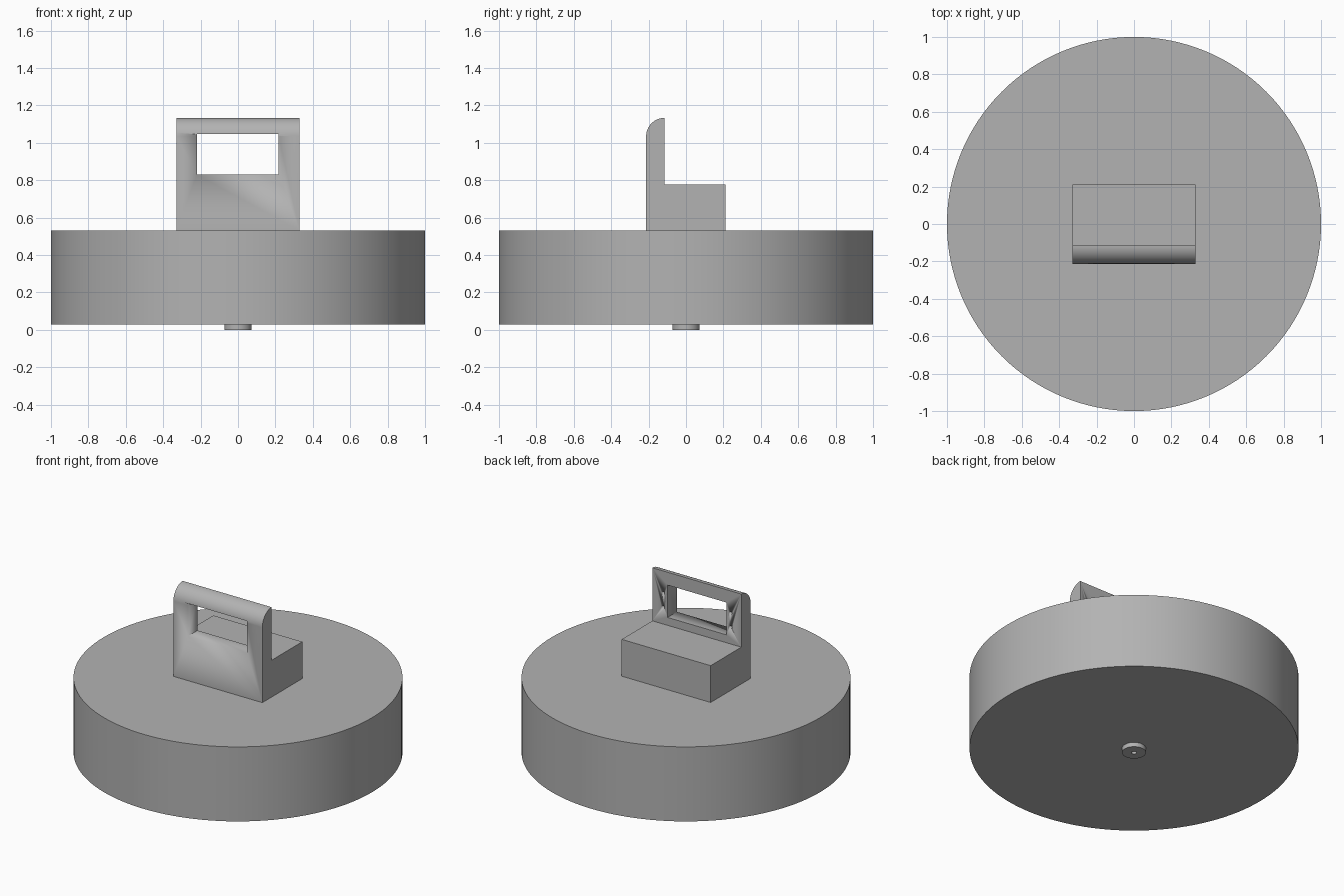
import bpy
import bmesh
import math
from mathutils import Matrix

cube = bpy.data.objects.get("Cube")
if cube:
    bpy.data.objects.remove(cube, do_unlink=True)

grey = bpy.data.materials.new("plain grey")
grey.use_nodes = True
COLOUR = (0.45, 0.45, 0.45, 1)
grey.diffuse_color = COLOUR
grey.node_tree.nodes["Principled BSDF"].inputs["Base Color"].default_value = COLOUR


def finish(bm, name, helper=False):
    """Turn a bmesh into a named, shaded object."""
    bmesh.ops.recalc_face_normals(bm, faces=bm.faces)
    mesh = bpy.data.meshes.new(name)
    bm.to_mesh(mesh)
    bm.free()
    mesh.materials.append(grey)
    obj = bpy.data.objects.new(name, mesh)
    bpy.context.collection.objects.link(obj)
    obj.hide_render = helper
    bpy.ops.object.select_all(action="DESELECT")
    obj.select_set(True)
    bpy.context.view_layer.objects.active = obj
    bpy.ops.object.shade_smooth_by_angle(angle=math.radians(30))
    return obj


def cylinder(name, radius, low, high, segments, helper=False):
    bm = bmesh.new()
    bmesh.ops.create_cone(bm, cap_ends=True, segments=segments, radius1=radius,
                          radius2=radius, depth=high - low,
                          matrix=Matrix.Translation((0, 0, (low + high) / 2)))
    return finish(bm, name, helper)


def add_box(bm, low, high):
    size = [h - l for l, h in zip(low, high)]
    middle = [(h + l) / 2 for l, h in zip(low, high)]
    bmesh.ops.create_cube(bm, size=1, matrix=Matrix.Translation(middle) @ Matrix.Diagonal((*size, 1)))


def cut(target, cutter):
    """Apply a boolean cut and remove the cutter."""
    bpy.ops.object.select_all(action="DESELECT")
    target.select_set(True)
    bpy.context.view_layer.objects.active = target
    mod = target.modifiers.new("cut", "BOOLEAN")
    mod.operation = "DIFFERENCE"
    mod.solver = "EXACT"
    mod.object = cutter
    bpy.ops.object.modifier_apply(modifier=mod.name)
    bpy.data.objects.remove(cutter, do_unlink=True)


# Drum body
cylinder("drum_body", 1.0, 0.03, 0.53, 128)

# Stud under the drum, with a small centre hole
stud = cylinder("bottom_stud", 0.073, 0, 0.035, 48)
cut(stud, cylinder("stud_hole", 0.016, -0.02, 0.025, 24, helper=True))

# Block and upright plate: one side profile with a rounded front top edge
HALF, FRONT, BACK, PLATE = 0.33, -0.213, 0.21, -0.115
RADIUS, TOP, STEP, BASE = PLATE - FRONT, 1.133, 0.777, 0.53
profile = [(FRONT, BASE), (BACK, BASE), (BACK, STEP), (PLATE, STEP)]
for i in range(17):
    a = math.pi / 2 * (1 + i / 16)
    profile.append((PLATE + RADIUS * math.cos(a), TOP - RADIUS + RADIUS * math.sin(a)))
bm = bmesh.new()
side = bm.faces.new([bm.verts.new((-HALF, y, z)) for y, z in profile])
out = bmesh.ops.extrude_face_region(bm, geom=[side])
bmesh.ops.translate(bm, vec=(2 * HALF, 0, 0),
                    verts=[v for v in out["geom"] if isinstance(v, bmesh.types.BMVert)])
handle = finish(bm, "block_with_handle_plate")

# Window through the plate
bm = bmesh.new()
add_box(bm, (-0.22, -0.3, 0.83), (0.217, 0, 1.047))
cut(handle, finish(bm, "window_cutter", helper=True))

# Four small screw holes in the back of the plate
bm = bmesh.new()
for x in (-0.25, 0.25):
    for z in (0.89, 0.985):
        place = Matrix.Translation((x, PLATE, z)) @ Matrix.Rotation(math.pi / 2, 4, "X")
        bmesh.ops.create_cone(bm, cap_ends=True, segments=16, radius1=0.011,
                              radius2=0.011, depth=0.1, matrix=place)
cut(handle, finish(bm, "screw_hole_cutter", helper=True))
